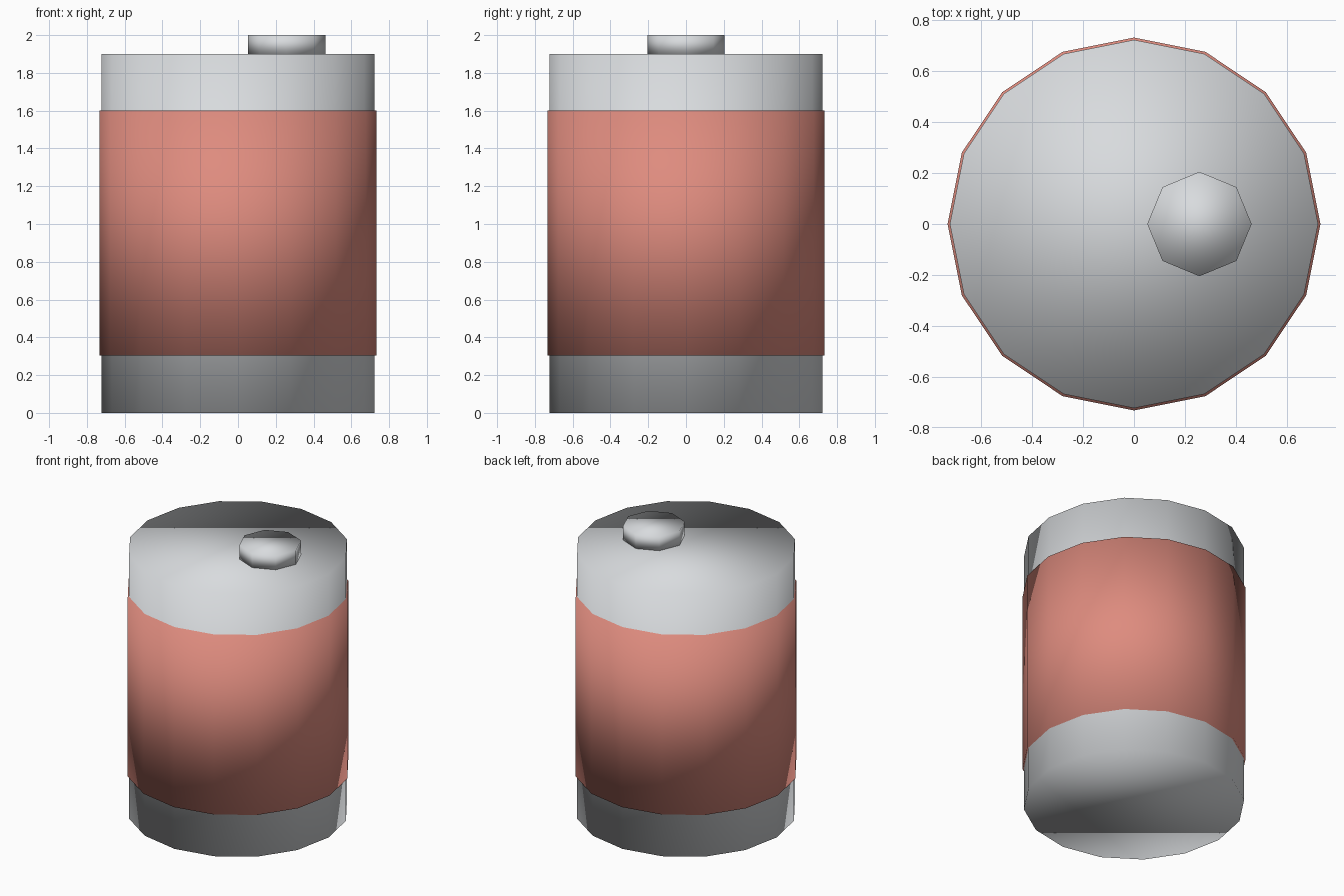
import bpy

if "Cube" in bpy.data.objects:
    bpy.data.objects.remove(bpy.data.objects["Cube"])


def material(name, color):
    m = bpy.data.materials.new(name)
    m.diffuse_color = (*color, 1.0)
    m.use_nodes = True
    m.node_tree.nodes["Principled BSDF"].inputs["Base Color"].default_value = m.diffuse_color
    return m


def drum(name, sides, radius, z0, z1, mat, x=0.0):
    # closed prism with soft shading over sides and caps, first corner on an axis
    bpy.ops.mesh.primitive_cylinder_add(
        vertices=sides, radius=radius, depth=z1 - z0,
        end_fill_type='NGON', location=(x, 0, (z0 + z1) / 2))
    ob = bpy.context.object
    ob.name = name
    ob.data.materials.append(mat)
    bpy.ops.object.shade_smooth()
    return ob


metal = material("light grey metal", (0.69, 0.71, 0.73))
red = material("salmon red", (0.73, 0.26, 0.21))

# Main body, wrap band around it, and the off-centre cap on top
drum("can_body", 16, 0.723, 0.0, 1.9, metal)
drum("wrap_band", 16, 0.732, 0.305, 1.6, red)
drum("cap", 8, 0.205, 1.9, 2.0, metal, x=0.257)
